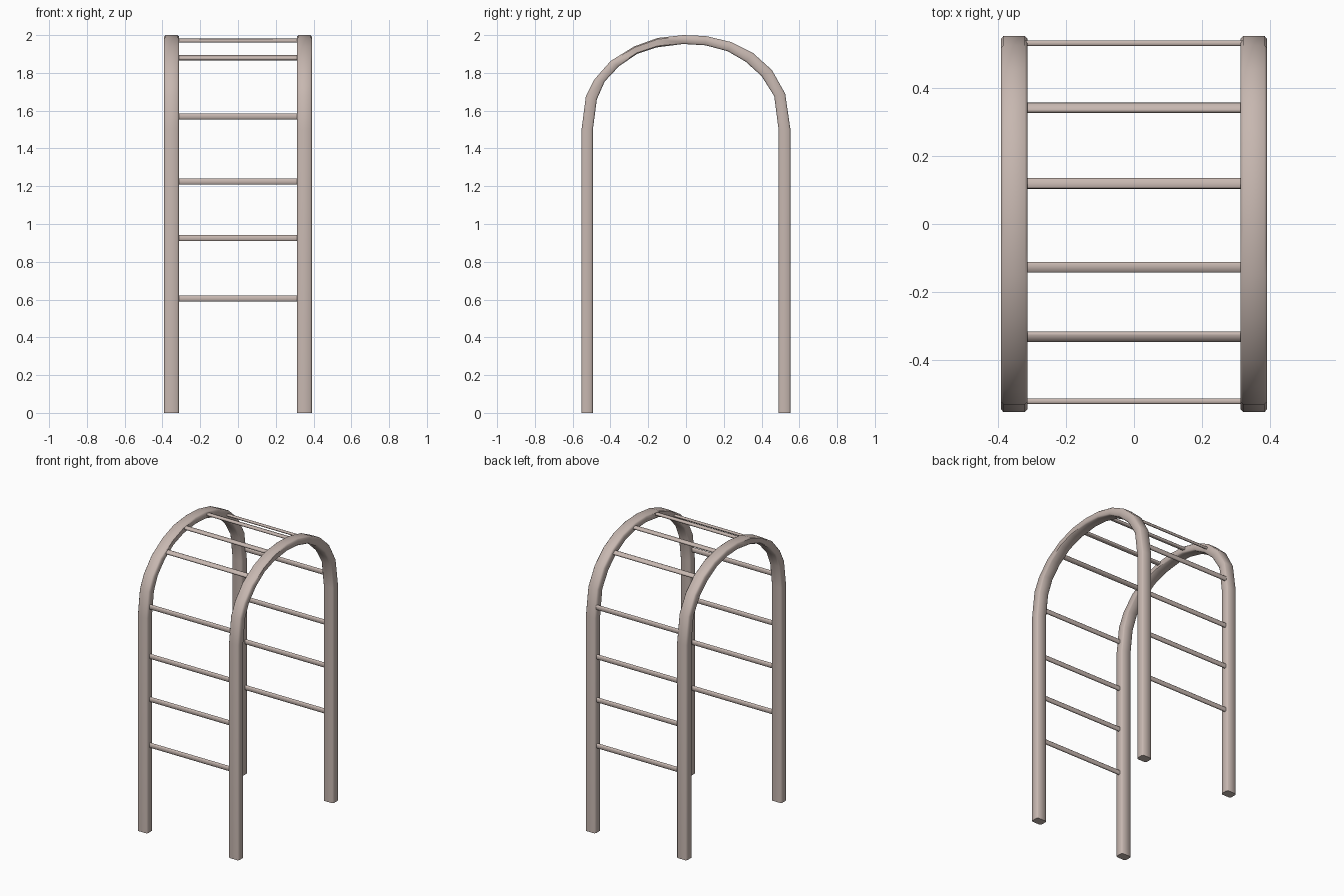
import bpy, bmesh, math
from mathutils import Matrix, Vector

if "Cube" in bpy.data.objects:
    bpy.data.objects.remove(bpy.data.objects["Cube"])

mat = bpy.data.materials.new("pale rose metal")
mat.diffuse_color = (0.57, 0.475, 0.435, 1)
mat.use_nodes = True
mat.node_tree.nodes["Principled BSDF"].inputs["Base Color"].default_value = mat.diffuse_color


def finish(bm, name, angle):
    bmesh.ops.recalc_face_normals(bm, faces=bm.faces)
    me = bpy.data.meshes.new(name)
    bm.to_mesh(me)
    bm.free()
    me.materials.append(mat)
    ob = bpy.data.objects.new(name, me)
    bpy.context.collection.objects.link(ob)
    bpy.ops.object.select_all(action='DESELECT')
    bpy.context.view_layer.objects.active = ob
    ob.select_set(True)
    bpy.ops.object.shade_smooth_by_angle(angle=math.radians(angle))
    return ob


# Arch outline as matching outer and inner points (y, z)
OUTER = [(-.553, 0), (-.553, 1.5), (-.53, 1.677), (-.485, 1.765), (-.40, 1.862),
         (-.275, 1.94), (-.15, 1.985), (-.015, 2.0), (.105, 1.995), (.24, 1.963),
         (.355, 1.905), (.455, 1.815), (.525, 1.69), (.553, 1.5), (.553, 0)]
INNER = [(-.493, 0), (-.493, 1.5), (-.472, 1.66), (-.43, 1.755), (-.355, 1.835),
         (-.26, 1.9), (-.155, 1.935), (-.015, 1.953), (.103, 1.946), (.22, 1.915),
         (.315, 1.86), (.40, 1.783), (.467, 1.677), (.49, 1.5), (.49, 0)]

# Chamfered rail section: (x offset, 0 inner .. 1 outer)
W, C, T = 0.039, 0.008, 0.14
SECTION = [(-W, T), (-W, 1 - T), (-W + C, 1), (W - C, 1),
           (W, 1 - T), (W, T), (W - C, 0), (-W + C, 0)]


def rail(name, cx):
    bm = bmesh.new()
    rings = []
    for o, i in zip(OUTER, INNER):
        rings.append([bm.verts.new((cx + x, i[0] + (o[0] - i[0]) * t,
                                    i[1] + (o[1] - i[1]) * t)) for x, t in SECTION])
    n = len(SECTION)
    for a, b in zip(rings, rings[1:]):
        for k in range(n):
            bm.faces.new((a[k], a[(k + 1) % n], b[(k + 1) % n], b[k]))
    bm.faces.new(rings[0])
    bm.faces.new(rings[-1])
    return finish(bm, name, 50)


# Two arched side rails
rail("left_rail", -0.352)
rail("right_rail", 0.352)


def rung(name, y, z, tilt):
    """Flat rung with chamfered edges, wide side following the arch."""
    bm = bmesh.new()
    a, b, c = 0.0155, 0.0085, 0.004
    prof = [(a, b - c), (a - c, b), (c - a, b), (-a, b - c),
            (-a, c - b), (c - a, -b), (a - c, -b), (a, c - b)]
    rot = Matrix.Rotation(tilt, 4, 'X')
    ends = [[bm.verts.new(rot @ Vector((x, p, q)) + Vector((0, y, z))) for p, q in prof]
            for x in (-0.325, 0.325)]
    for k in range(8):
        j = (k + 1) % 8
        bm.faces.new((ends[0][k], ends[0][j], ends[1][j], ends[1][k]))
    for e in ends:
        bm.faces.new(e)
    return finish(bm, name, 50)


# Ladder rungs on both sides, then the overhead rungs
for side, s in (("front", -1), ("back", 1)):
    for k, z in enumerate((0.605, 0.925, 1.225, 1.57)):
        rung(f"{side}_rung_{k + 1}", s * 0.526 + 0.005, z, math.pi / 2)
    rung(f"{side}_shoulder_rung", s * 0.336 + 0.005, 1.88, -s * math.radians(33))
    rung(f"{side}_top_rung", s * 0.123 - 0.004, 1.971, -s * math.radians(11))
